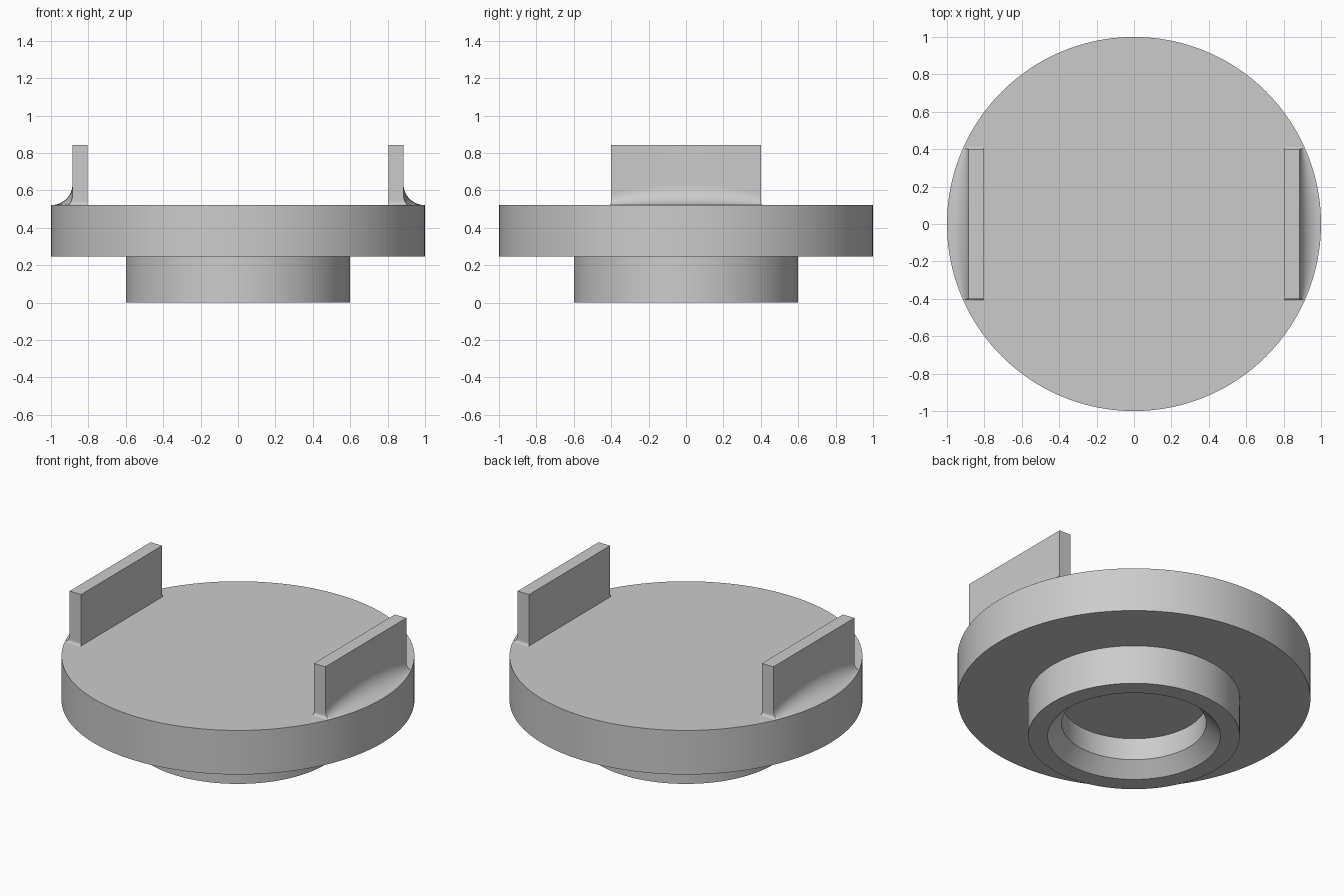
import bpy, bmesh, math

if "Cube" in bpy.data.objects:
    bpy.data.objects.remove(bpy.data.objects["Cube"])

grey = bpy.data.materials.new("light grey")
grey.diffuse_color = (0.6, 0.6, 0.6, 1)
grey.use_nodes = True
grey.node_tree.nodes["Principled BSDF"].inputs["Base Color"].default_value = grey.diffuse_color


def finish(bm, name):
    bmesh.ops.remove_doubles(bm, verts=bm.verts, dist=1e-6)
    bmesh.ops.recalc_face_normals(bm, faces=bm.faces)
    mesh = bpy.data.meshes.new(name)
    bm.to_mesh(mesh)
    bm.free()
    mesh.materials.append(grey)
    obj = bpy.data.objects.new(name, mesh)
    bpy.context.collection.objects.link(obj)
    bpy.ops.object.select_all(action='DESELECT')
    obj.select_set(True)
    bpy.context.view_layer.objects.active = obj
    bpy.ops.object.shade_smooth_by_angle(angle=math.radians(30))
    return obj


# Round body: disc, neck and chamfered blind hole, turned from one profile
profile = [(0, .22), (.41, .22), (.41, .083), (.49, 0), (.6, 0),
           (.6, .245), (1, .245), (1, .521), (0, .521)]
SEG = 160
bm = bmesh.new()
rings = []
for r, z in profile:
    if r == 0:
        rings.append([bm.verts.new((0, 0, z))] * SEG)
    else:
        rings.append([bm.verts.new((r * math.cos(2 * math.pi * i / SEG),
                                    r * math.sin(2 * math.pi * i / SEG), z))
                      for i in range(SEG)])
for a, b in zip(rings, rings[1:]):
    for i in range(SEG):
        j = (i + 1) % SEG
        quad = list(dict.fromkeys([a[i], a[j], b[j], b[i]]))
        bm.faces.new(quad)
finish(bm, "disc_body")

# Upright tabs: stacked outlines, flaring at the foot out to the disc rim
BASE, TOP, INNER, OUTER, HALF = .521, .842, .805, .885, .4


def flare(z, height, width):
    u = min(1, (z - BASE) / height)
    return width * (1 - math.sqrt(1 - (1 - u) ** 2))


def outer_x(y, z):
    width = math.sqrt(1 - y * y) * .9995 - OUTER
    return OUTER + flare(z, .055 + .66 * (width - .03), width)


def make_tab(name, side):
    bm = bmesh.new()
    n = 32
    levels = [BASE + .115 * (i / 16) ** 2 for i in range(17)] + [TOP]
    layers = []
    for z in levels:
        hy = HALF + flare(z, .02, .012)
        pts = [(INNER, -hy)]
        for k in range(n + 1):
            y = hy * (2 * k / n - 1)
            pts.append((outer_x(y, z), y))
        pts.append((INNER, hy))
        layers.append([bm.verts.new((side * x, side * y, z)) for x, y in pts])
    for a, b in zip(layers, layers[1:]):
        for i in range(len(a)):
            j = (i + 1) % len(a)
            bm.faces.new((a[i], a[j], b[j], b[i]))
    bm.faces.new(layers[-1])
    finish(bm, name)


make_tab("right_tab", 1)
make_tab("left_tab", -1)
